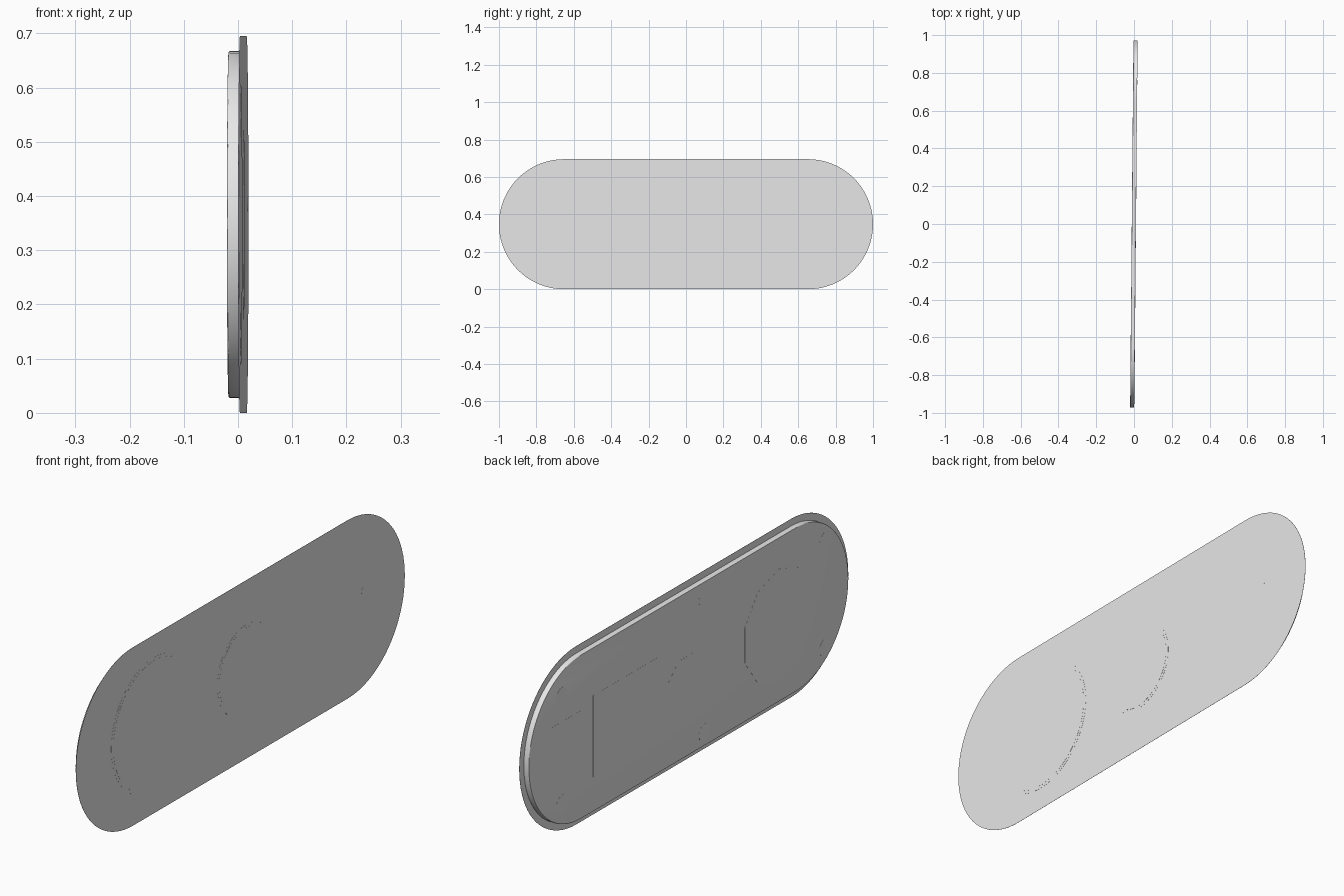
import bpy, bmesh, math
from mathutils import Matrix

cube = bpy.data.objects.get("Cube")
if cube:
    bpy.data.objects.remove(cube, do_unlink=True)

# Single flat colour
grey = bpy.data.materials.new("light_grey")
grey.use_nodes = True
grey.diffuse_color = (0.8, 0.8, 0.8, 1)
grey.node_tree.nodes["Principled BSDF"].inputs["Base Color"].default_value = (0.8, 0.8, 0.8, 1)

MID = 0.3475                    # height of the centre line
FRONT, BACK = 0.0101, -0.0115   # broad faces of the panel
TILT = Matrix.Rotation(-0.0092, 4, 'Z')   # the panel is turned very slightly


def capsule(half, r, n=40):
    """Outline of a rounded-end plate in (y, z)."""
    pts = []
    for side in (1, -1):
        for i in range(n + 1):
            a = side * math.pi / 2 - math.pi / 2 - math.pi / 2 + math.pi * i / n
            a = -math.pi / 2 + math.pi * i / n + (0 if side > 0 else math.pi)
            pts.append((side * half + r * math.cos(a), MID + r * math.sin(a)))
    return pts


def ngon(y, z, r, n):
    return [(y + r * math.cos((i + 0.5) * math.tau / n),
             z + r * math.sin((i + 0.5) * math.tau / n)) for i in range(n)]


def rect(y0, y1, z0, z1):
    return [(y0, z0), (y1, z0), (y1, z1), (y0, z1)]


def plate(name, outline, x0, x1, chamfer=0):
    """Extrude a (y, z) outline from x0 to x1; chamfer rounds the x1 rim."""
    bm = bmesh.new()
    face = bm.faces.new([bm.verts.new((x0, y, z)) for y, z in outline])
    ext = bmesh.ops.extrude_face_region(bm, geom=[face], use_keep_orig=True)
    top = [v for v in ext["geom"] if isinstance(v, bmesh.types.BMVert)]
    for v in top:
        v.co.x = x1
    if chamfer:
        rim = [e for e in bm.edges if all(v in top for v in e.verts)]
        bmesh.ops.bevel(bm, geom=rim, offset=chamfer, segments=3, profile=0.5, affect='EDGES')
    bmesh.ops.recalc_face_normals(bm, faces=bm.faces)
    bm.transform(TILT)
    mesh = bpy.data.meshes.new(name)
    bm.to_mesh(mesh)
    bm.free()
    mesh.materials.append(grey)
    obj = bpy.data.objects.new(name, mesh)
    bpy.context.collection.objects.link(obj)
    bpy.ops.object.select_all(action='DESELECT')
    obj.select_set(True)
    bpy.context.view_layer.objects.active = obj
    bpy.ops.object.shade_smooth_by_angle(angle=math.radians(30))
    return obj


# Thin front cover and the slightly smaller housing behind it
plate("front_cover", capsule(0.6525, MID), FRONT - 0.0006, FRONT)
plate("housing", capsule(0.6525, MID - 0.0275), FRONT - 0.0006, BACK, 0.003)

# Round windows on the front, each with a slim rim and a disc inside it
for name, y, r in (("large", -0.525, 0.26), ("small", 0.035, 0.175)):
    plate(name + "_window_rim", ngon(y, MID, r, 64), FRONT, FRONT + 0.0003)
    plate(name + "_window", ngon(y, MID, r - 0.012, 64), FRONT, FRONT + 0.0006)
plate("indicator_dot", ngon(0.75, 0.385, 0.014, 16), FRONT, FRONT + 0.0003)

# Flush covers on the back
PAD = BACK - 0.0003
plate("battery_cover", rect(0.176, 0.58, 0.163, 0.48), BACK, PAD)
plate("connector_cover", rect(0.66, 0.855, 0.29, 0.45), BACK, PAD)
plate("large_back_cover", ngon(-0.55, 0.325, 0.22, 10), BACK, PAD)
plate("small_back_cover", ngon(0.02, 0.315, 0.11, 8), BACK, PAD)

# Screw caps, in pairs above and below the centre line
for i, (y, gap) in enumerate(((-0.83, 0.207), (-0.097, 0.262), (0.77, 0.21))):
    for side, label in ((1, "upper"), (-1, "lower")):
        plate(f"screw_cap_{label}_{i + 1}", ngon(y, 0.34 + side * gap, 0.035, 12), BACK, PAD)
